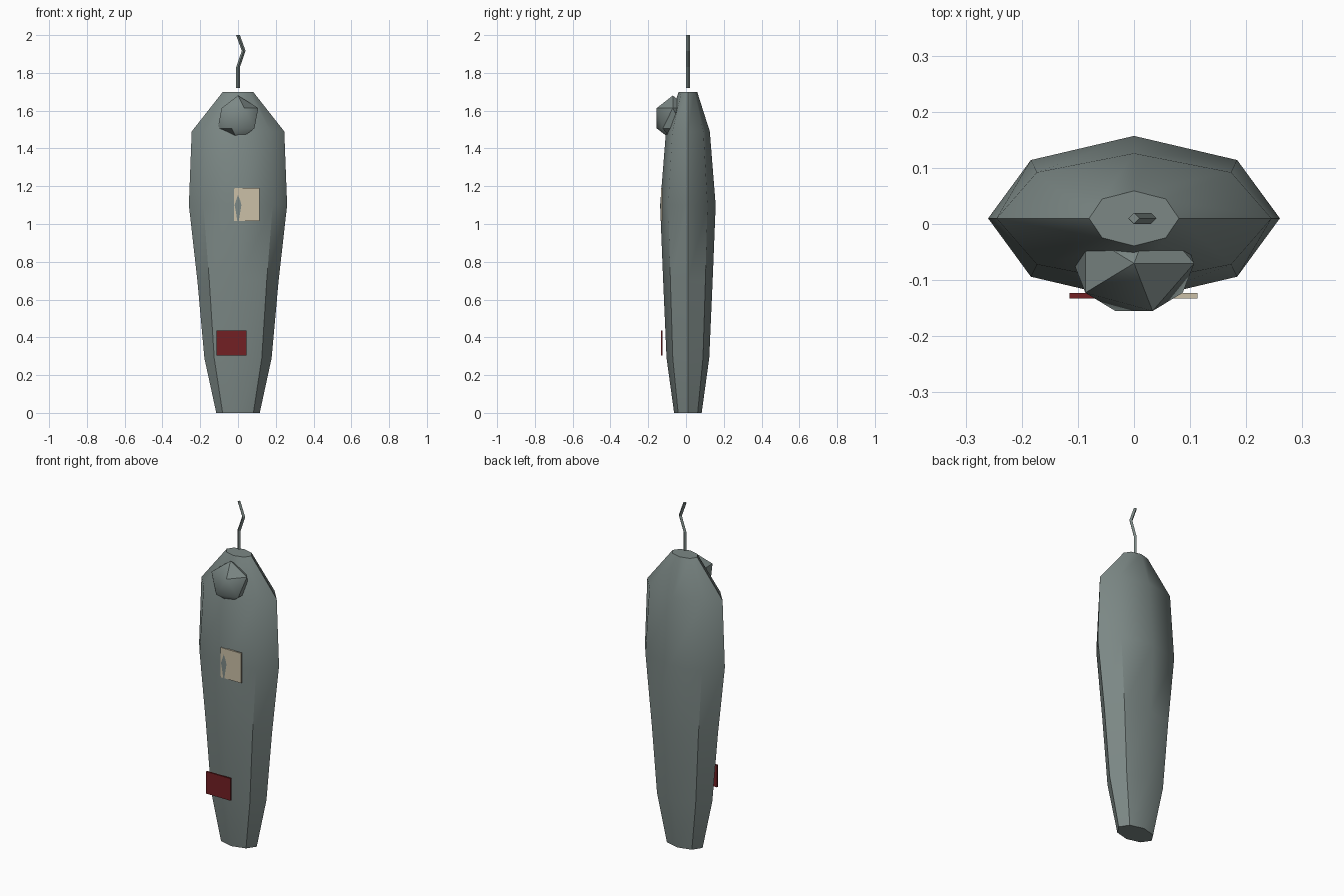
import bpy, bmesh, math
from mathutils import Matrix

if "Cube" in bpy.data.objects:
    bpy.data.objects.remove(bpy.data.objects["Cube"])


def material(name, rgb):
    m = bpy.data.materials.new(name)
    m.diffuse_color = (*rgb, 1)
    m.use_nodes = True
    m.node_tree.nodes["Principled BSDF"].inputs["Base Color"].default_value = m.diffuse_color
    return m


GREY = material("grey_green_cloth", (0.20, 0.245, 0.235))
CREAM = material("cream_paper", (0.60, 0.53, 0.39))
RED = material("dark_red", (0.17, 0.014, 0.017))


def finish(bm, name, mat, smooth=False):
    bmesh.ops.recalc_face_normals(bm, faces=bm.faces)
    me = bpy.data.meshes.new(name)
    bm.to_mesh(me)
    bm.free()
    me.materials.append(mat)
    ob = bpy.data.objects.new(name, me)
    bpy.context.collection.objects.link(ob)
    if smooth:
        bpy.ops.object.select_all(action='DESELECT')
        ob.select_set(True)
        bpy.context.view_layer.objects.active = ob
        bpy.ops.object.shade_smooth_by_angle(angle=math.radians(40))
    return ob


def loft(name, sections, sides, mat, smooth=False):
    """Closed tube through elliptical sections (centre x, z, x radius, y radius)."""
    bm = bmesh.new()
    rings = []
    for cx, z, rx, ry in sections:
        angles = [2 * math.pi * i / sides for i in range(sides)]
        rings.append([bm.verts.new((cx + rx * math.cos(a), 0.01 + ry * math.sin(a), z))
                      for a in angles])
    for lo, hi in zip(rings, rings[1:]):
        for i in range(sides):
            j = (i + 1) % sides
            bm.faces.new((lo[i], lo[j], hi[j], hi[i]))
    bm.faces.new(rings[0][::-1])
    bm.faces.new(rings[-1])
    return finish(bm, name, mat, smooth)


def plate(name, x0, x1, z0, z1, mat):
    bm = bmesh.new()
    size = Matrix.Diagonal((x1 - x0, 0.0095, z1 - z0, 1))
    place = Matrix.Translation(((x0 + x1) / 2, -0.128, (z0 + z1) / 2))
    bmesh.ops.create_cube(bm, size=1, matrix=place @ size)
    return finish(bm, name, mat)


# Wrapped body
loft("wrapped_body", [(0, 0.0, 0.115, 0.073), (0, 0.29, 0.178, 0.113),
                      (0, 0.70, 0.215, 0.131), (0, 1.10, 0.26, 0.147),
                      (0, 1.49, 0.245, 0.116), (0, 1.70, 0.08, 0.049)], 8, GREY, True)

# Bulge of the head at the front
bm = bmesh.new()
bmesh.ops.create_icosphere(bm, subdivisions=1, radius=1,
                           matrix=Matrix.Translation((0, -0.07, 1.56))
                           @ Matrix.Diagonal((0.12, 0.10, 0.12, 1)))
finish(bm, "head_bulge", GREY, True)

# Bent cord above the body
loft("top_cord", [(0, 1.72, 0.01, 0.01), (0, 1.83, 0.01, 0.01),
                  (0.03, 1.917, 0.01, 0.01), (0, 2.0, 0.01, 0.01)], 4, GREY)

# Tags on the front
plate("paper_tag", -0.02, 0.113, 1.015, 1.19, CREAM)
plate("red_tag", -0.115, 0.045, 0.305, 0.435, RED)
